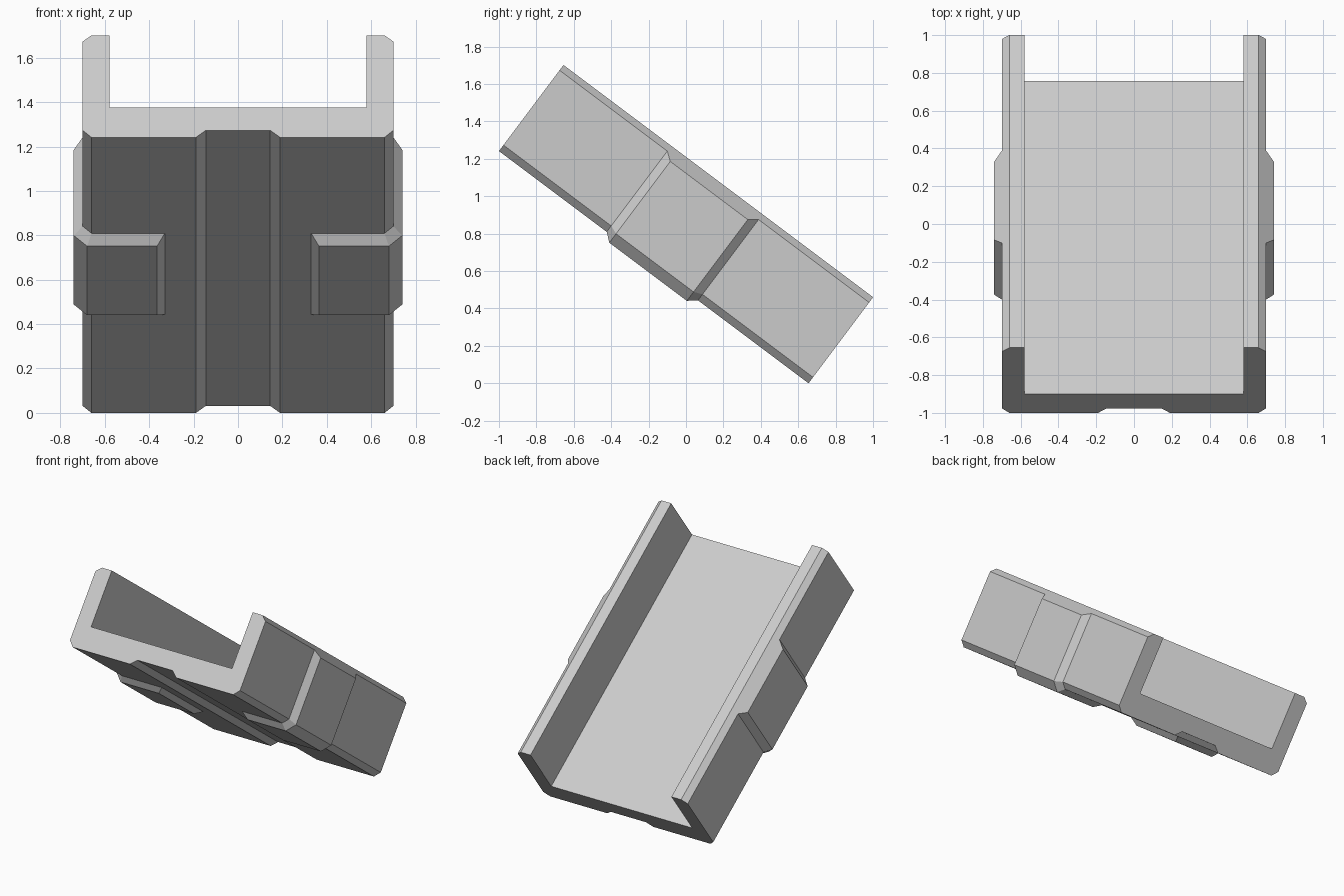
import bpy, bmesh, math
from mathutils import Matrix

cube = bpy.data.objects.get("Cube")
if cube:
    bpy.data.objects.remove(cube, do_unlink=True)

LENGTH = 2.069
# Channel runs along local y, then the whole part is tipped nose-up
TILT = Matrix.Translation((0, -1, 1.241)) @ Matrix.Rotation(-math.atan2(3, 4), 4, 'X')

grey = bpy.data.materials.new("light_grey")
grey.use_nodes = True
grey.diffuse_color = (0.6, 0.6, 0.6, 1)
grey.node_tree.nodes["Principled BSDF"].inputs["Base Color"].default_value = (0.6, 0.6, 0.6, 1)


def add_object(name, bm):
    bmesh.ops.recalc_face_normals(bm, faces=bm.faces)
    mesh = bpy.data.meshes.new(name)
    bm.to_mesh(mesh)
    bm.free()
    mesh.materials.append(grey)
    obj = bpy.data.objects.new(name, mesh)
    bpy.context.collection.objects.link(obj)
    obj.matrix_world = TILT
    return obj


# Channel: chamfered U section with a shallow groove underneath
half = [(0.145, 0.04), (0.19, 0), (0.66, 0), (0.70, 0.04),
        (0.70, 0.54), (0.66, 0.575), (0.58, 0.575), (0.58, 0.168)]
section = half + [(-x, z) for x, z in reversed(half)]
bm = bmesh.new()
face = bm.faces.new([bm.verts.new((x, 0, z)) for x, z in section])
ret = bmesh.ops.extrude_face_region(bm, geom=[face], use_keep_orig=True)
moved = [v for v in ret["geom"] if isinstance(v, bmesh.types.BMVert)]
bmesh.ops.translate(bm, verts=moved, vec=(0, LENGTH, 0))
add_object("channel_body", bm)

# Raised bands: bevelled pads wrapping each lower corner
base = [(0.33, 0), (0.66, 0), (0.70, 0.04), (0.70, 0.54)]
top = [(0.365, -0.038), (0.68, -0.038), (0.74, 0.022), (0.74, 0.505)]


def corner_band(name, side):
    bm = bmesh.new()

    def row(points, y):
        return [bm.verts.new((side * x, y, z)) for x, z in points]

    rows = [row(base, 0.72), row(top, 0.766), row(top, 1.284), row(base, 1.33)]
    for a, b in zip(rows, rows[1:]):
        for i in range(len(base) - 1):
            bm.faces.new((a[i], a[i + 1], b[i + 1], b[i]))
    # Sloped ends on the underside and on the side wall
    for i in (0, -1):
        bm.faces.new([r[i] for r in rows])
    return add_object(name, bm)


corner_band("left_corner_band", 1)
corner_band("right_corner_band", -1)
